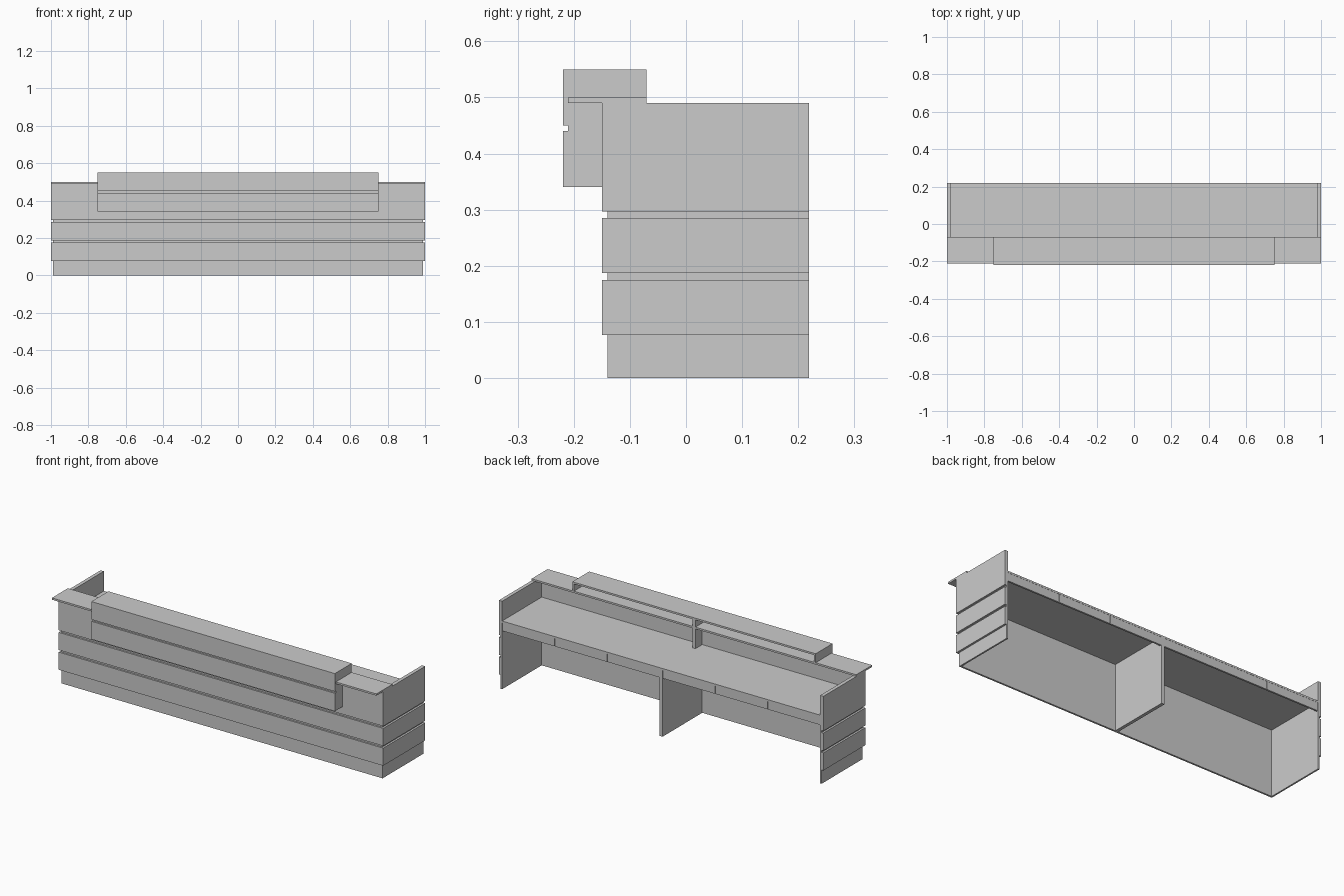
import bpy

if "Cube" in bpy.data.objects:
    bpy.data.objects.remove(bpy.data.objects["Cube"])


def box(name, x, y, z):
    """Axis-aligned box from (min, max) ranges."""
    bpy.ops.mesh.primitive_cube_add(
        size=1, location=[(r[0] + r[1]) / 2 for r in (x, y, z)])
    o = bpy.context.object
    o.name = name
    o.scale = [r[1] - r[0] for r in (x, y, z)]
    bpy.ops.object.transform_apply(location=False, rotation=False, scale=True)
    return o


def pair(name, x, y, z):
    """The same box on the right and left ends."""
    box(name + "_right", x, y, z)
    box(name + "_left", (-x[1], -x[0]), y, z)


BACK = 0.219
FRONT = -0.219
TOP = 0.49

# Inner carcass: front panel and end panels
box("front_panel", (-0.98, 0.98), (-0.14, -0.13), (0, TOP))
pair("end_panel", (0.98, 0.989), (-0.14, BACK), (0, TOP))

# Cladding boards separated by shadow gaps
for i, z in enumerate([(0.077, 0.175), (0.187, 0.285), (0.297, TOP)]):
    box(f"front_cladding_{i}", (-0.989, 0.989), (-0.15, -0.14), z)
    pair(f"end_cladding_{i}", (0.989, 1.0), (-0.15, BACK), z)

# Worktop and central support
box("worktop", (-0.98, 0.98), (-0.13, BACK), (0.37, 0.38))
box("centre_support", (-0.009, 0.009), (-0.13, BACK), (0, 0.37))

# Drawer fronts, three in each bay
width = (0.98 - 0.009) / 3
for i in range(3):
    a = 0.009 + i * width
    pair(f"drawer_front_{i}", (a + 0.001, a + width - 0.001),
         (BACK - 0.011, BACK - 0.001), (0.325, 0.37))

# Counter ledge
box("counter_ledge", (-1, 1), (-0.21, -0.07), (TOP, 0.50))

# Raised counter: two front boards, core, top, ends and divider
box("raised_board_lower", (-0.75, 0.75), (FRONT, -0.21), (0.34, 0.44))
box("raised_board_upper", (-0.75, 0.75), (FRONT, -0.21), (0.45, 0.55))
box("raised_core", (-0.75, 0.75), (-0.21, -0.15), (0.34, TOP))
box("raised_top", (-0.75, 0.75), (-0.21, -0.07), (0.54, 0.55))
pair("raised_end", (0.74, 0.75), (-0.21, -0.07), (0.50, 0.54))
box("shelf_divider_upper", (-0.009, 0.009), (-0.21, -0.07), (0.50, 0.54))
box("shelf_divider_lower", (-0.009, 0.009), (-0.13, -0.07), (0.38, TOP))
